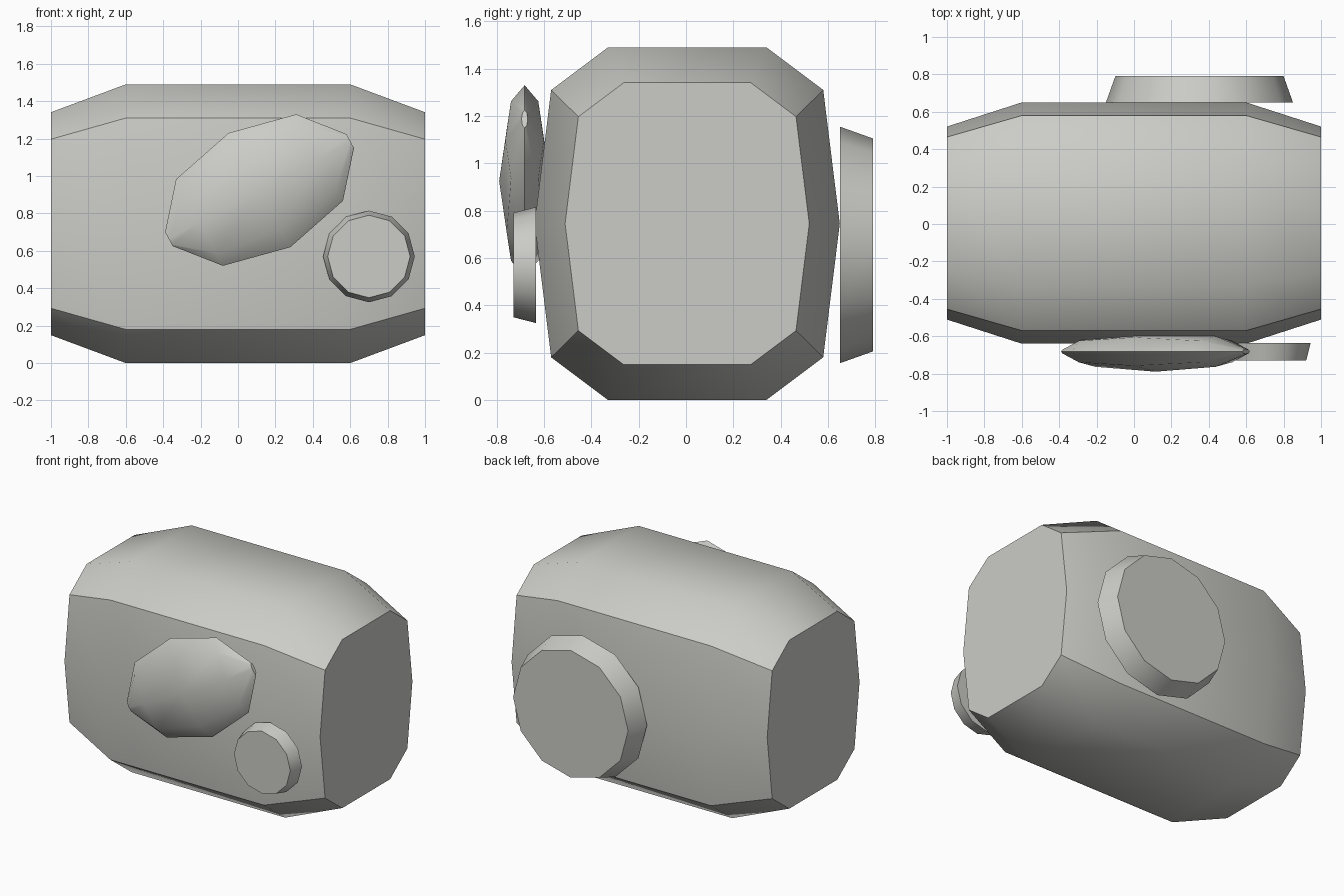
import bpy, bmesh, math
from mathutils import Vector

if "Cube" in bpy.data.objects:
    bpy.data.objects.remove(bpy.data.objects["Cube"])

grey = bpy.data.materials.new("light_grey")
grey.diffuse_color = (0.6, 0.6, 0.57, 1)
grey.use_nodes = True
grey.node_tree.nodes["Principled BSDF"].inputs["Base Color"].default_value = grey.diffuse_color


def loft(name, rings, angle):
    """Skin equal-count rings of points, cap both ends, smooth below the angle."""
    bm = bmesh.new()
    loops = [[bm.verts.new(p) for p in r] for r in rings]
    for a, b in zip(loops, loops[1:]):
        n = len(a)
        for i in range(n):
            j = (i + 1) % n
            bm.faces.new((a[i], a[j], b[j], b[i]))
    bm.faces.new(loops[0])
    bm.faces.new(loops[-1])
    bmesh.ops.recalc_face_normals(bm, faces=bm.faces[:])
    mesh = bpy.data.meshes.new(name)
    bm.to_mesh(mesh)
    bm.free()
    mesh.materials.append(grey)
    obj = bpy.data.objects.new(name, mesh)
    bpy.context.collection.objects.link(obj)
    bpy.ops.object.select_all(action='DESELECT')
    obj.select_set(True)
    bpy.context.view_layer.objects.active = obj
    bpy.ops.object.shade_smooth_by_angle(angle=math.radians(angle))
    return obj


def circle(n):
    return [(math.cos(2 * math.pi * i / n), math.sin(2 * math.pi * i / n)) for i in range(n)]


# Main body: ten-sided section, tapered towards both ends
half = [(0.335, -0.745), (0.575, -0.565), (0.645, 0), (0.575, 0.565), (0.335, 0.745)]
section = half + [(-y, z) for y, z in reversed(half)]
loft("body", [[(x, 0.005 + y * s, 0.745 + z * s) for y, z in section]
              for x, s in ((-1, 0.8), (-0.6, 1), (0.6, 1), (1, 0.8))], 40)


# Round tapered discs on the back and the front
def disc(name, x, z, r, y_in, y_out):
    loft(name, [[(x + c * q, y, z + s * q) for c, s in circle(12)]
                for y, q in ((y_in, r), (y_out, r * 0.9))], 40)


disc("back_disc", 0.35, 0.655, 0.5, 0.65, 0.79)
disc("front_disc", 0.70, 0.57, 0.245, -0.635, -0.73)

# Flattened, tilted pod on the front
tilt = math.radians(28.4)
u = Vector((math.cos(tilt), 0, math.sin(tilt)))
v = Vector((-math.sin(tilt), 0, math.cos(tilt)))
w = Vector((0, 0.31, 0))
centre = Vector((0.115, -0.682, 0.925))
loft("front_pod", [[centre + u * d + (v * c + w * s) * r for c, s in circle(8)]
                   for d, r in ((-0.551, 0.0425), (-0.365, 0.263), (0, 0.347),
                                (0.365, 0.263), (0.551, 0.0425))], 40)
